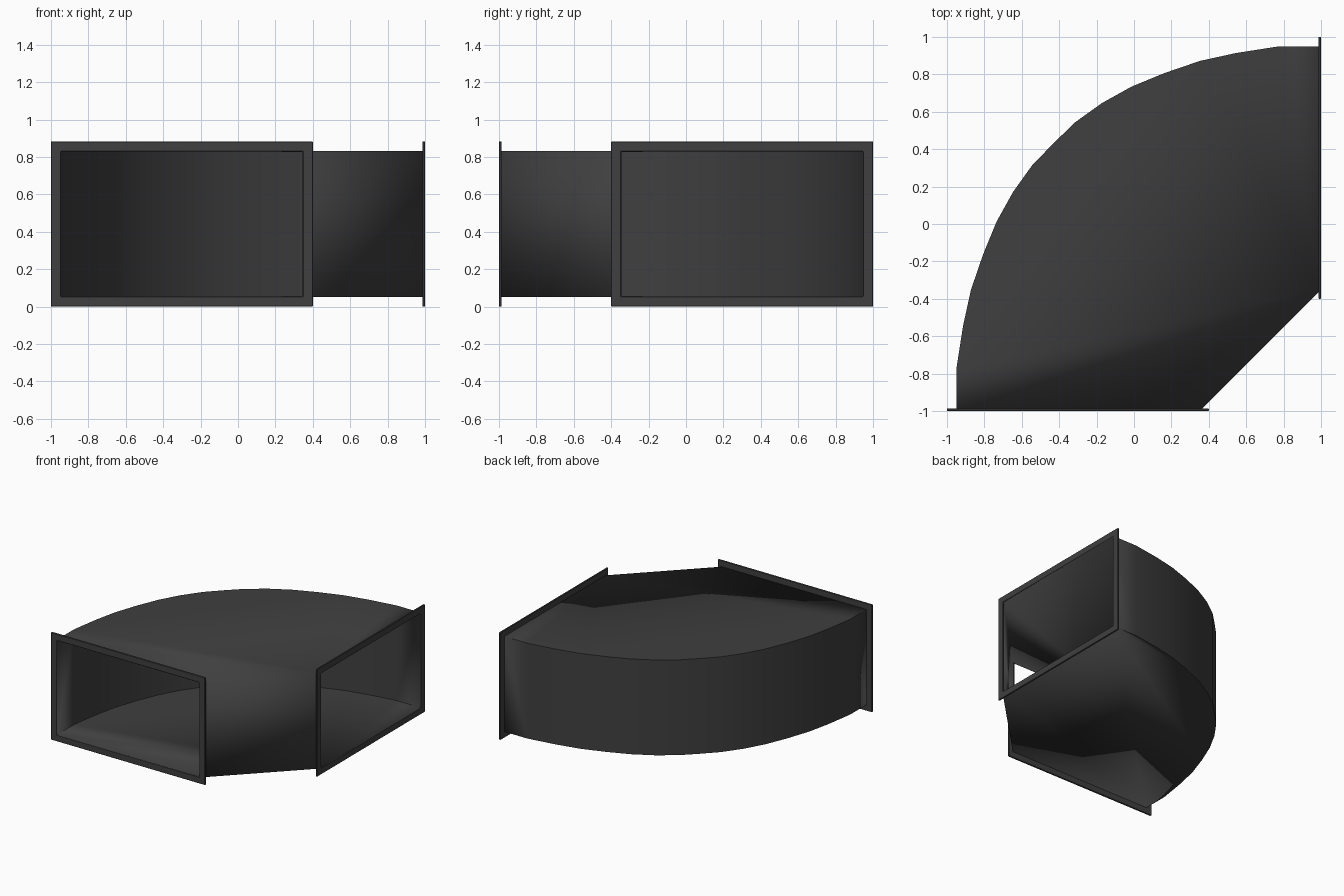
import bpy
import bmesh

if "Cube" in bpy.data.objects:
    bpy.data.objects.remove(bpy.data.objects["Cube"], do_unlink=True)

HEIGHT = 0.883      # flange height
RIM = 0.05          # flange border around the duct
WALL = 0.004        # sheet thickness
PLATE = 0.014       # flange thickness

metal = bpy.data.materials.new("dark grey metal")
metal.use_nodes = True
color = (0.05, 0.05, 0.05, 1)
metal.diffuse_color = color
metal.node_tree.nodes["Principled BSDF"].inputs["Base Color"].default_value = color


def swap(p):
    """Mirror a plan point across the elbow's diagonal."""
    return (-p[1], -p[0])


def make_object(name, bm):
    bmesh.ops.recalc_face_normals(bm, faces=bm.faces)
    mesh = bpy.data.meshes.new(name)
    bm.to_mesh(mesh)
    bm.free()
    mesh.materials.append(metal)
    obj = bpy.data.objects.new(name, mesh)
    bpy.context.collection.objects.link(obj)
    return obj


# Duct body: half of the curved plan, mirrored, extruded and opened at both ends
half = [(0.352, -0.998), (-0.95, -0.998), (-0.95, -0.776), (-0.914, -0.545),
        (-0.872, -0.353), (-0.807, -0.163), (-0.735, 0.012), (-0.647, 0.171),
        (-0.543, 0.316)]
plan = half + [(-0.431, 0.431)] + [swap(p) for p in reversed(half)]
bm = bmesh.new()
base = bm.faces.new([bm.verts.new((x, y, RIM)) for x, y in plan])
top = bmesh.ops.extrude_face_region(bm, geom=[base], use_keep_orig=True)
bmesh.ops.translate(bm, vec=(0, 0, HEIGHT - 2 * RIM),
                    verts=[v for v in top["geom"] if isinstance(v, bmesh.types.BMVert)])
bmesh.ops.recalc_face_normals(bm, faces=bm.faces)
ends = [f for f in bm.faces if f.normal.y < -0.99 or f.normal.x > 0.99]
bmesh.ops.delete(bm, geom=ends, context="FACES")
body = make_object("duct_body", bm)
sheet = body.modifiers.new("sheet", "SOLIDIFY")
sheet.thickness = WALL
sheet.offset = -1
sheet.use_even_offset = True
bpy.context.view_layer.objects.active = body
body.select_set(True)
bpy.ops.object.shade_smooth_by_angle(angle=0.5)
body.select_set(False)


# Flanges: rectangular frames around each opening
def flange(name, place):
    def loop(inset, y):
        x0, x1, z0, z1 = -1 + inset, 0.4 - inset, inset, HEIGHT - inset
        corners = [(x0, z0), (x1, z0), (x1, z1), (x0, z1)]
        return [bm.verts.new((*place((x, y)), z)) for x, z in corners]

    bm = bmesh.new()
    inset = RIM + WALL
    rings = [loop(0, -1), loop(inset, -1), loop(inset, PLATE - 1), loop(0, PLATE - 1)]
    for a, b in zip(rings, rings[1:] + rings[:1]):
        for i in range(4):
            j = (i + 1) % 4
            bm.faces.new((a[i], a[j], b[j], b[i]))
    obj = make_object(name, bm)
    bevel = obj.modifiers.new("soft_edges", "BEVEL")
    bevel.width = 0.003
    bevel.segments = 1


flange("front_flange", lambda p: p)
flange("left_flange", swap)
